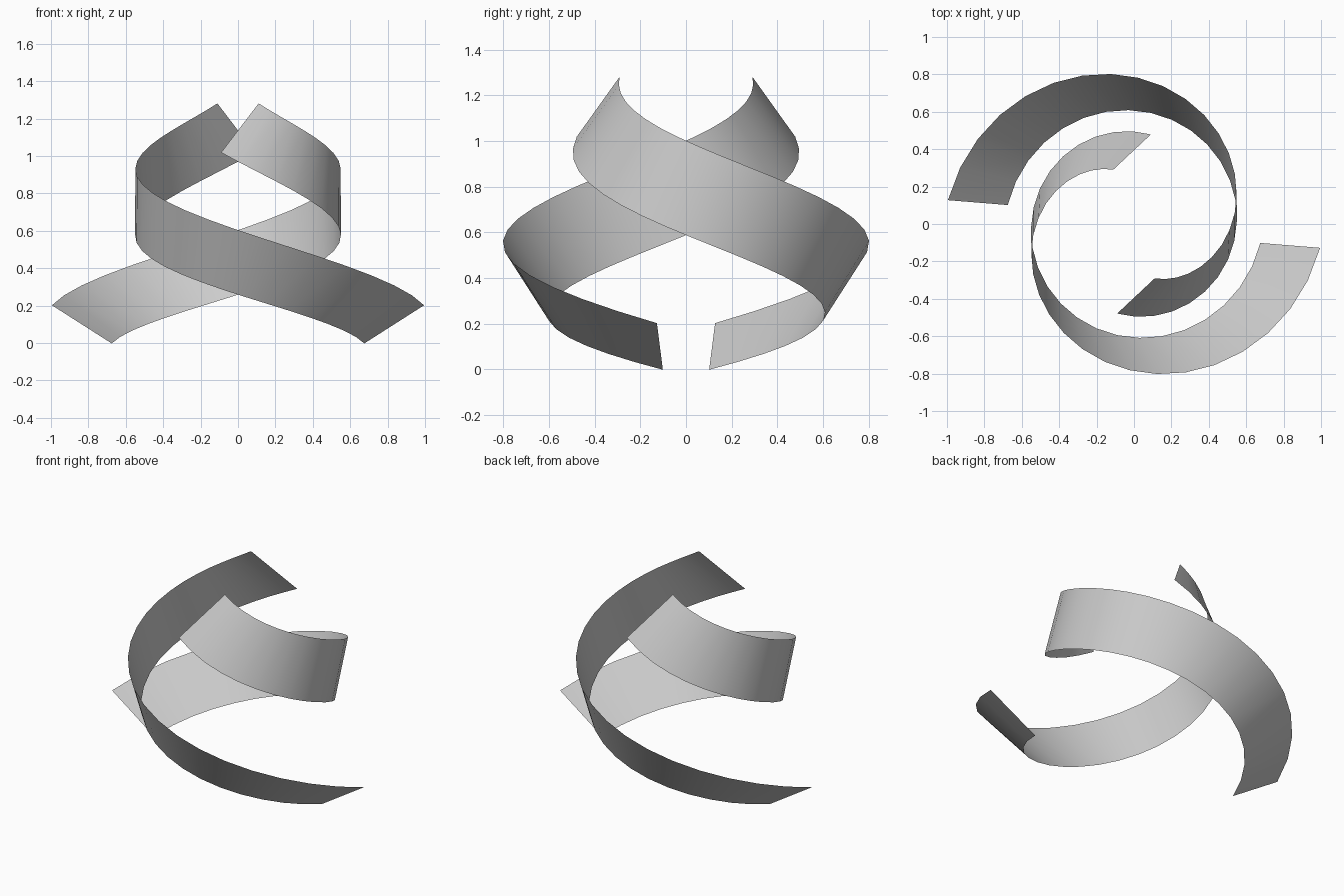
import bpy
import bmesh
import math
from mathutils import Vector, Matrix

cube = bpy.data.objects.get("Cube")
if cube:
    bpy.data.objects.remove(cube, do_unlink=True)

SEGMENTS = 24
HALF_WIDTH = 0.19
ANGLE = (math.radians(-7.8), math.radians(-268.5))
RADIUS = (0.843, 0.385)
HEIGHT = (0.1, 1.15)
TWIST = (math.radians(32), math.radians(119.5))

# Plain grey shared by both bands
grey = bpy.data.materials.new("light_grey")
grey.use_nodes = True
colour = (0.6, 0.6, 0.6, 1)
grey.diffuse_color = colour
grey.node_tree.nodes["Principled BSDF"].inputs["Base Color"].default_value = colour


def mix(pair, t):
    return pair[0] + (pair[1] - pair[0]) * t


def centre(t):
    a, r = mix(ANGLE, t), mix(RADIUS, t)
    return Vector((r * math.cos(a), r * math.sin(a), mix(HEIGHT, t)))


def edge_points(t):
    """Upper and lower edge of the band, square to its path and twisted."""
    tangent = (centre(t + 0.001) - centre(t - 0.001)).normalized()
    a = mix(ANGLE, t)
    outward = Vector((math.cos(a), math.sin(a), 0))
    outward = (outward - tangent * outward.dot(tangent)).normalized()
    upward = outward.cross(tangent)
    if upward.z < 0:
        upward.negate()
    twist = mix(TWIST, t)
    half = (outward * math.cos(twist) + upward * math.sin(twist)) * HALF_WIDTH
    return centre(t) + half, centre(t) - half


def spiral_band(name, turn):
    bm = bmesh.new()
    spin = Matrix.Rotation(turn, 3, "Z")
    rows = [[bm.verts.new(spin @ p) for p in edge_points(i / SEGMENTS)]
            for i in range(SEGMENTS + 1)]
    for (a, b), (c, d) in zip(rows, rows[1:]):
        bm.faces.new((a, c, d, b)).smooth = True
    mesh = bpy.data.meshes.new(name)
    bm.to_mesh(mesh)
    bm.free()
    mesh.materials.append(grey)
    obj = bpy.data.objects.new(name, mesh)
    bpy.context.collection.objects.link(obj)


# Two matching bands, half a turn apart
spiral_band("front_spiral_band", 0)
spiral_band("back_spiral_band", math.pi)
